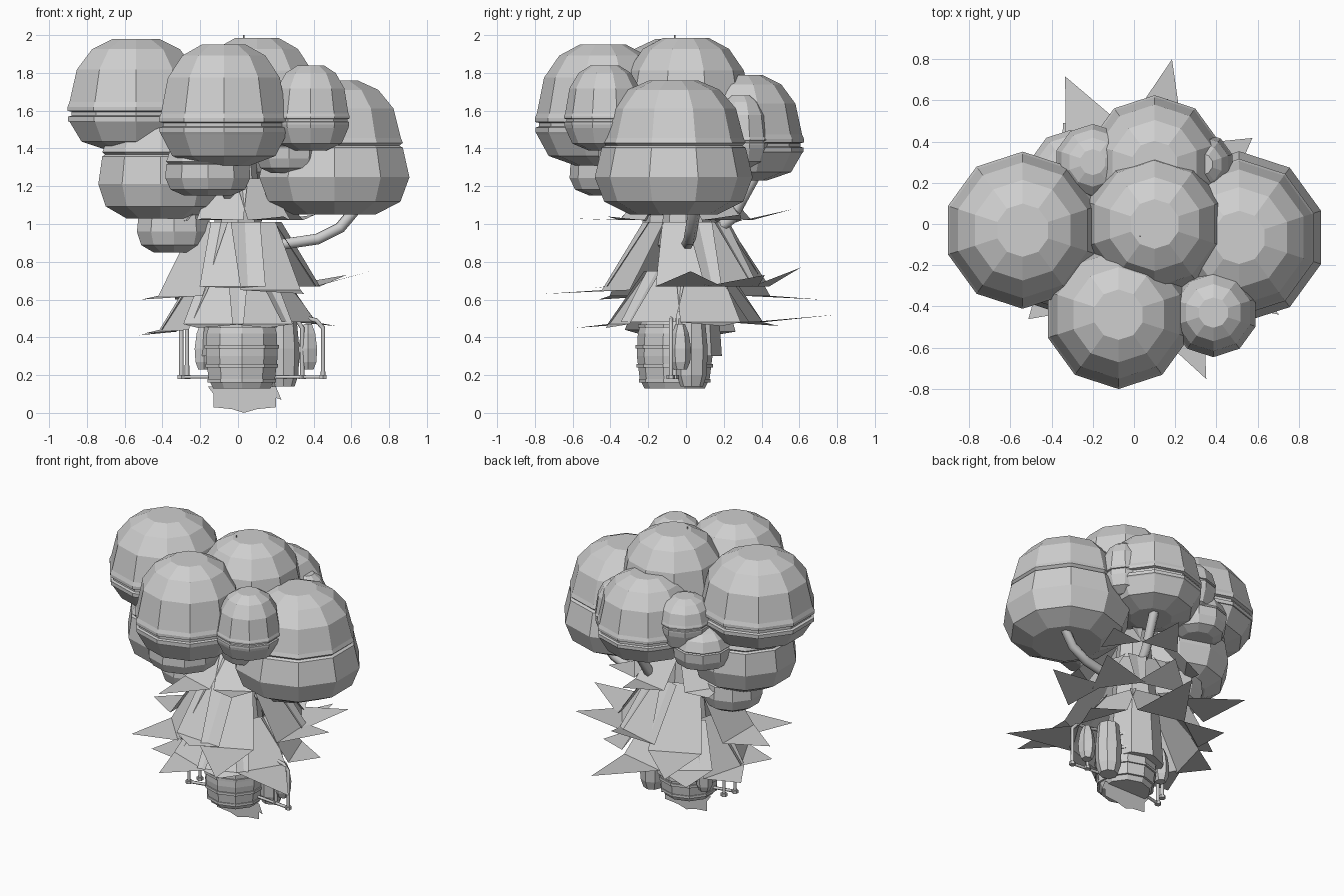
import bpy, bmesh
from math import sin, cos, pi, radians
from mathutils import Vector

cube = bpy.data.objects.get("Cube")
if cube:
    bpy.data.objects.remove(cube, do_unlink=True)

grey = bpy.data.materials.new("light_grey")
grey.use_nodes = True
grey.diffuse_color = (0.62, 0.62, 0.62, 1)
grey.node_tree.nodes["Principled BSDF"].inputs["Base Color"].default_value = (0.62, 0.62, 0.62, 1)


def add(name, bm):
    mesh = bpy.data.meshes.new(name)
    bm.to_mesh(mesh)
    bm.free()
    mesh.materials.append(grey)
    obj = bpy.data.objects.new(name, mesh)
    bpy.context.collection.objects.link(obj)
    return obj


def lathe(name, x, y, profile, sides=10):
    """Closed faceted solid from (radius, height) rings."""
    bm = bmesh.new()
    rings = []
    for r, z in profile:
        rings.append([bm.verts.new((x + r * cos(pi / 2 + 2 * pi * i / sides),
                                    y + r * sin(pi / 2 + 2 * pi * i / sides), z))
                      for i in range(sides)])
    for a, b in zip(rings, rings[1:]):
        for i in range(sides):
            j = (i + 1) % sides
            bm.faces.new((a[i], a[j], b[j], b[i]))
    bm.faces.new(rings[0][::-1])
    bm.faces.new(rings[-1])
    return add(name, bm)


def canopy(name, x, y, r, bottom, band, top, bowl=1.0):
    """Rounded crown: bowl below, stepped seam band, dome above."""
    d, h = band - bottom, top - band
    s = 0.07 * r
    if bowl > 1:
        # flared bowl meeting the dome at one thin seam
        lower = [(r * bowl * 0.55, bottom), (r * bowl * 0.88, bottom + d * 0.18),
                 (r * bowl, bottom + d * 0.52), (r * 1.03, band - s), (r * 0.98, band - s * 0.6)]
    else:
        lower = [(r * 0.42, bottom), (r * 0.82, bottom + d * 0.2),
                 (r, bottom + d * 0.66), (r * 1.02, band - 3 * s),
                 (r * 1.02, band - 2 * s), (r * 0.97, band - 1.8 * s),
                 (r * 0.97, band - s), (r * 1.03, band - 0.8 * s)]
    lathe(name, x, y, lower + [
        (r * 1.03, band), (r, band + s), (r * 0.89, band + h * 0.55),
        (r * 0.66, band + h * 0.85), (r * 0.35, top)])


def tube(name, points, r):
    """Faceted rod along a path."""
    curve = bpy.data.curves.new(name, "CURVE")
    curve.dimensions = "3D"
    curve.bevel_depth = r
    curve.bevel_resolution = 1
    curve.use_fill_caps = True
    spline = curve.splines.new("POLY")
    spline.points.add(len(points) - 1)
    for p, co in zip(spline.points, points):
        p.co = (*co, 1)
    curve.materials.append(grey)
    obj = bpy.data.objects.new(name, curve)
    bpy.context.collection.objects.link(obj)


def leaf(name, angle, root, knee, tip, width):
    """Steep tapered blade that bends out into a pointed tip."""
    a = radians(angle)
    out, side = Vector((cos(a), sin(a), 0)), Vector((-sin(a), cos(a), 0))

    def at(rz, w):
        return out * rz[0] + side * w + Vector((0, 0, rz[1]))
    bm = bmesh.new()
    v = [bm.verts.new(p) for p in (
        at(root, -width * 0.75), at(root, width * 0.75), at(knee, width),
        at(knee, -width), at(tip, 0))]
    bm.faces.new((v[0], v[3], v[2], v[1]))
    bm.faces.new((v[3], v[4], v[2]))
    add(name, bm)


# Crowns: x, y, radius, bottom, seam, top, bowl flare
crowns = {
    "crown_upper_right": (-0.54, -0.03, 0.37, 1.39, 1.62, 1.98),
    "crown_front": (-0.075, -0.44, 0.35, 1.31, 1.56, 1.95),
    "crown_centre": (0.1, 0.0, 0.345, 1.36, 1.6, 1.985),
    "crown_left": (0.51, -0.065, 0.37, 1.05, 1.43, 1.76, 1.13),
    "crown_small_front": (0.385, -0.43, 0.21, 1.39, 1.57, 1.84),
    "crown_under_small": (0.27, -0.28, 0.18, 1.27, 1.42, 1.5, 1.01),
    "crown_back": (0.1, 0.29, 0.325, 1.23, 1.45, 1.79),
    "crown_small_back": (-0.2, 0.3, 0.18, 1.36, 1.56, 1.71),
    "crown_tiny_back": (-0.31, 0.26, 0.19, 1.24, 1.4, 1.52, 1.01),
    "crown_tiny_left": (0.33, 0.29, 0.15, 1.3, 1.45, 1.68),
    "crown_lower_right": (-0.41, -0.07, 0.315, 1.03, 1.38, 1.6, 1.1),
    "crown_lowest_right": (-0.34, -0.03, 0.19, 0.85, 1.06, 1.2, 1.08),
    "crown_lower_front": (-0.16, -0.38, 0.225, 1.15, 1.33, 1.5, 1.05),
}
for name, spec in crowns.items():
    canopy(name, *spec)
tube("top_finial", [(0.03, -0.06, 1.95), (0.03, -0.06, 2.0)], 0.004)

# Trunk and limbs reaching the crowns
lathe("trunk", 0, 0, [(0.19, 0.3), (0.17, 0.6), (0.13, 0.95), (0.09, 1.4)], 8)
limbs = {
    "limb_left": [(0.15, 0, 0.88), (0.42, 0.02, 0.92), (0.54, 0.03, 0.98), (0.64, 0.05, 1.1)],
    "limb_right": [(-0.08, 0, 0.85), (-0.25, -0.02, 0.98), (-0.4, -0.05, 1.1)],
    "limb_back": [(0.05, 0.08, 0.9), (0.1, 0.24, 1.03), (0.13, 0.36, 1.25)],
    "limb_front": [(-0.02, -0.08, 1.05), (-0.05, -0.2, 1.15), (-0.1, -0.35, 1.3)],
}
for name, path in limbs.items():
    tube(name, path, 0.033)

# Leaf skirt in three tiers: (angle, tip radius, tip height)
tiers = {
    "upper": ((0.14, 1.24), (0.33, 1.02), 0.13,
              [(80, 0.58, 1.08), (35, 0.5, 1.05), (145, 0.42, 1.0),
               (200, 0.4, 1.0), (253, 0.65, 1.03), (300, 0.48, 1.04)]),
    "middle": ((0.19, 1.01), (0.41, 0.67), 0.175,
               [(36, 0.71, 0.73), (75, 0.63, 0.77), (115, 0.79, 0.6), (180, 0.66, 0.65),
                (222, 0.69, 0.6), (266, 0.5, 0.66), (295, 0.83, 0.63), (2, 0.7, 0.75)]),
    "lower": ((0.19, 0.75), (0.38, 0.48), 0.17,
              [(77, 0.82, 0.52), (125, 0.6, 0.46), (165, 0.55, 0.41), (207, 0.56, 0.42),
               (250, 0.62, 0.45), (290, 0.45, 0.45), (328, 0.83, 0.48), (20, 0.55, 0.46)]),
}
for tier, (root, knee, width, tips) in tiers.items():
    for i, (angle, r, z) in enumerate(tips):
        leaf(f"{tier}_leaf_{i + 1}", angle, root, (knee[0], min(knee[1], z + 0.02)), (r, z), width)

# Barrel body with hoops
lathe("barrel", 0.02, -0.06, [(0.16, 0.13), (0.185, 0.18), (0.2, 0.3),
                              (0.195, 0.42), (0.16, 0.54)], 10)
for i, (z, r) in enumerate([(0.17, 0.19), (0.25, 0.203), (0.35, 0.207), (0.46, 0.195)]):
    lathe(f"barrel_hoop_{i + 1}", 0.02, -0.06, [(r, z - 0.009), (r, z + 0.009)], 10)

# Side cask and hanging lanterns beside the barrel
lathe("side_cask", 0.24, 0.03, [(0.06, 0.14), (0.08, 0.2), (0.085, 0.34), (0.07, 0.5)], 8)
for name, x, y in (("lantern_left", 0.37, -0.03), ("lantern_right", -0.18, 0.05)):
    lathe(name, x, y, [(0.035, 0.23), (0.052, 0.27), (0.057, 0.34), (0.045, 0.42), (0.025, 0.47)], 6)

# Arched posts with feet
posts = {"post_left": (0.45, -0.08), "post_left_inner": (0.34, -0.06),
         "post_right": (-0.3, -0.12), "post_right_inner": (-0.27, -0.04)}
for name, (x, y) in posts.items():
    tube(name, [(x, y, 0.19), (x, y, 0.45), (x * 0.92, y, 0.49),
                (x * 0.7, y, 0.51), (x * 0.4, y, 0.52)], 0.012)
    lathe(name + "_foot", x, y, [(0.022, 0.18), (0.022, 0.2)], 6)
tube("foot_bar_left", [(0.45, -0.08, 0.19), (0.15, -0.05, 0.19)], 0.01)
tube("foot_bar_right", [(-0.3, -0.12, 0.19), (-0.12, -0.08, 0.19)], 0.01)

# Thin scalloped plate under the barrel
bm = bmesh.new()
outline = [(-0.16, 0.14), (-0.13, 0.1), (-0.13, 0.03), (-0.03, 0.02), (0.03, 0.0),
           (0.1, 0.02), (0.2, 0.03), (0.2, 0.08), (0.23, 0.07), (0.2, 0.14)]
bm.faces.new([bm.verts.new((x, -0.05, z)) for x, z in outline])
add("base_plate", bm)
